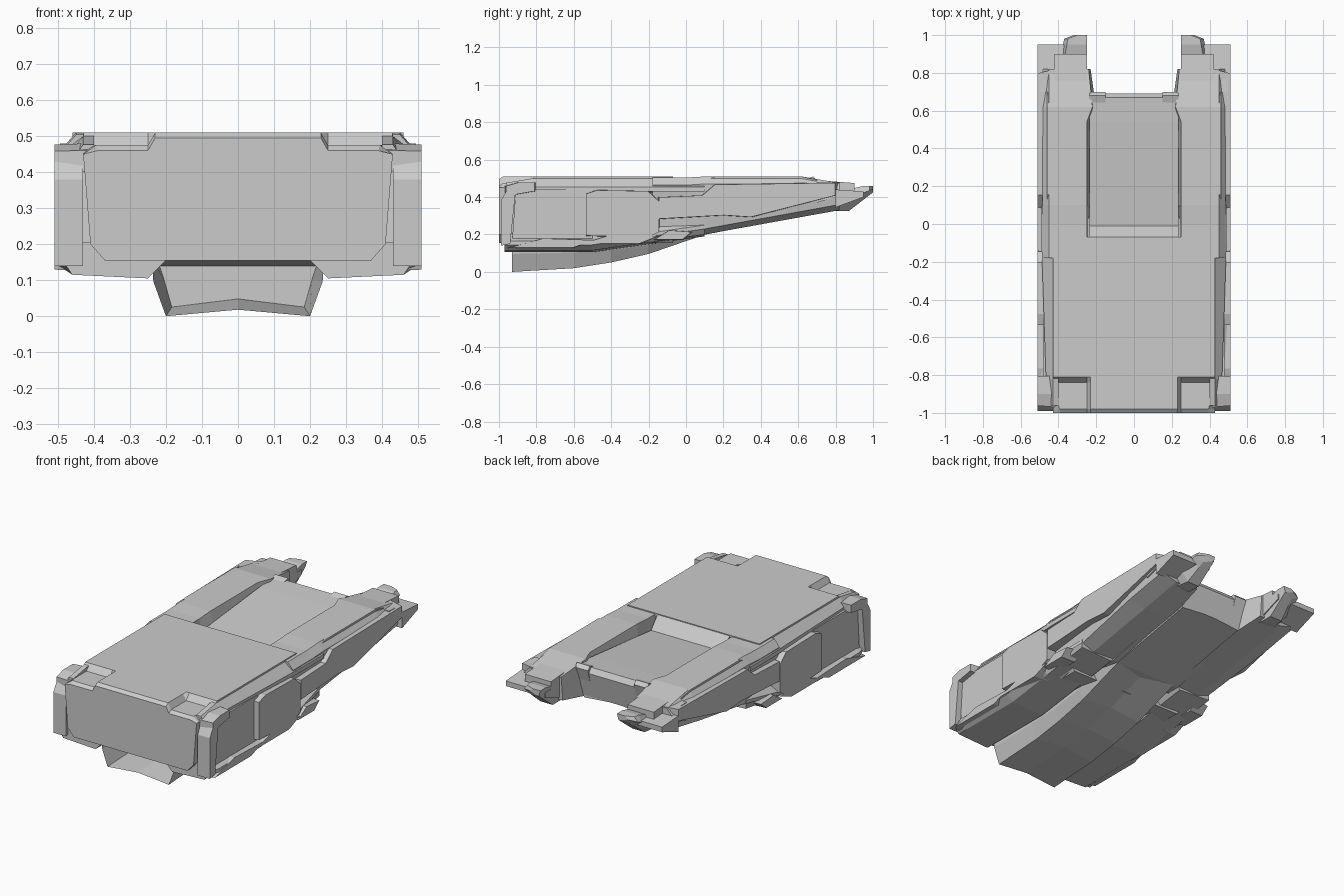
import bpy
import bmesh

if "Cube" in bpy.data.objects:
    bpy.data.objects.remove(bpy.data.objects["Cube"])

grey = bpy.data.materials.new("light_grey")
grey.use_nodes = True
tone = (.6, .6, .6, 1)
grey.diffuse_color = tone
grey.node_tree.nodes["Principled BSDF"].inputs["Base Color"].default_value = tone

# Shared levels: roof height, outer flank, hull half width, inner edge of the booms
ROOF = .51
FLANK = .51
HULL = .43
INNER = .25
NOSE = -1
STERN = 1
KEEL_FRONT = -.93
DECK_FRONT = -.07


def finish(name, bm, mirror):
    bmesh.ops.recalc_face_normals(bm, faces=bm.faces)
    mesh = bpy.data.meshes.new(name)
    bm.to_mesh(mesh)
    bm.free()
    mesh.materials.append(grey)
    obj = bpy.data.objects.new(name, mesh)
    bpy.context.collection.objects.link(obj)
    if mirror:
        obj.modifiers.new("mirror", "MIRROR").use_mirror_merge = False
    return obj


def loft(name, stations, section, mirror=False, rim=0, depth=0):
    """Skin the outline section(y) over the stations; rim and depth hollow the first cap."""
    bm = bmesh.new()
    rings = [[bm.verts.new((x, y, z)) for x, z in section(y)] for y in stations]
    for a, b in zip(rings, rings[1:]):
        for i in range(len(a)):
            bm.faces.new((a[i - 1], a[i], b[i], b[i - 1]))
    cap = bm.faces.new(rings[0])
    bm.faces.new(rings[-1])
    if depth:
        bmesh.ops.recalc_face_normals(bm, faces=bm.faces)
        bm.normal_update()
        bmesh.ops.inset_individual(bm, faces=[cap], thickness=rim)
        for v in cap.verts:
            v.co.y += depth
    return finish(name, bm, mirror)


def slab(name, profile, inner, outer, mirror=True, pinch=0):
    """Extrude a side profile of (y, z) points across x, pinching its outer face."""
    bm = bmesh.new()
    count = len(profile)
    mid_y = sum(y for y, z in profile) / count
    mid_z = sum(z for y, z in profile) / count
    near = [bm.verts.new((inner, y, z)) for y, z in profile]
    far = [bm.verts.new((outer, y + (mid_y - y) * pinch, z + (mid_z - z) * pinch))
           for y, z in profile]
    for i in range(count):
        bm.faces.new((near[i - 1], near[i], far[i], far[i - 1]))
    bm.faces.new(near)
    bm.faces.new(far)
    return finish(name, bm, mirror)


def both(half):
    """Complete a half outline, listed top to bottom, across the centre plane."""
    return half + [(-x, z) for x, z in reversed(half) if x > 0]


def ramp(y, start, end, low, high):
    """Blend from low to high between two stations, level outside them."""
    t = min(max((y - start) / (end - start), 0), 1)
    return low + (high - low) * t


def underside(y):
    """Keel line: a parabola from the front that runs into a straight belly."""
    curve = .18 * (y - KEEL_FRONT) ** 2
    return curve if y < .1 else .18 + .19 * y


# Main hull, with the front upper corners stepped down
def hull_section(y):
    top = ROOF - ramp(y, NOSE, -.98, .015, 0)
    shoulder = top - ramp(y, -.84, -.81, .035, 0)
    edge = ramp(y, NOSE, -.82, .39, HULL)
    return both([(.23, top), (INNER, shoulder), (edge, shoulder),
                 (HULL, .45), (.41, .2), (.37, .155)])


loft("main_hull", [NOSE, -.98, -.84, -.81, DECK_FRONT], hull_section)


# Lower hull and side skirts, raised between them for the keel
def skirt_section(y):
    z = ramp(y, -.5, .1, .115, .2)
    width = ramp(y, NOSE, -.9, .47, .505) - ramp(y, -.2, .1, 0, .045)
    return both([(HULL, z + .09), (width, z + .05), (width, z + .03),
                 (.46, z), (INNER, z - .01), (.2, z + .04)])


loft("lower_hull", [-.97, -.9, -.5, -.2, .1], skirt_section)


# Hollow-fronted keel, fading into the rear belly
def keel_section(y):
    low = underside(y)
    top = max(.16, low + .08)
    return both([(.24, top), (.235, low + .6 * (top - low)), (.2, low), (0, low + .018)])


loft("keel", [KEEL_FRONT, -.6, -.4, -.2, .1, .4, .66], keel_section, rim=.03, depth=.3)

# Sunken rear deck rising to a lip
slab("rear_deck", [(DECK_FRONT, ROOF - .005), (-.01, .435), (.54, .49), (.67, .5),
                   (.69, .47), (.66, .32), (.1, .2), (DECK_FRONT, .2)],
     inner=-.235, outer=.235, mirror=False)
slab("lip_tooth", [(.62, .49), (.68, ROOF), (.7, .49), (.68, .42)], inner=.15, outer=.235)


# Twin rear booms, wider at the top than underneath
def boom_section(y):
    top = ROOF - ramp(y, 0, .1, .006, 0) - ramp(y, .62, .82, 0, .035)
    waist = ramp(y, .1, .82, .29, .41)
    low = ramp(y, -.2, .1, .15, .2) + ramp(y, .1, .82, 0, .13)
    side = ramp(y, -.2, .54, .45, .49)
    root = ramp(y, 0, .1, .24, .19) + ramp(y, .54, .82, 0, .04)
    lip = INNER - ramp(y, .54, .62, 0, .03) + ramp(y, .62, .82, 0, .02)
    return [(lip, top), (.45, top), (.485, top - .04), (side, waist),
            (side - .01, low + .03), (.38, low), (root, low + .01)]


loft("boom", [-.18, 0, .1, .54, .62, .82], boom_section, mirror=True)

# Raised boom armour with a sloping overhang
slab("boom_armour", [(-.16, .28), (.2, .3), (.35, .29), (.82, .41), (.82, .48),
                     (.15, .47), (.08, .41), (-.16, .4)],
     inner=.42, outer=FLANK, pinch=.04)
slab("boom_shoulder", [(.08, .48), (.16, ROOF), (.62, ROOF), (.7, .49), (.7, .45), (.1, .45)],
     inner=.27, outer=.46)

# Boom tail steps
slab("tail_block", [(.7, .49), (.9, .475), (.9, .42), (.8, .37), (.7, .36)],
     inner=INNER, outer=.42)
slab("tail_corner", [(.7, .48), (.8, .475), (.8, .4), (.7, .37)], inner=.4, outer=.495)
slab("tail_plate", [(.8, .44), (.95, .43), (.95, .4), (.8, .345)], inner=INNER, outer=FLANK)


# End pods, hooked upward at the stern
def pod_section(y):
    top = ramp(y, .7, .95, .4, .46)
    low = ramp(y, .7, .8, .33, .315) + ramp(y, .87, STERN, .01, .11)
    width = ramp(y, .7, .98, .4, .35) - ramp(y, .98, STERN, 0, .05)
    return [(INNER, top), (width, top), (width + .02, (top + low) / 2),
            (width - .03, low), (INNER + .01, low)]


loft("tail_pod", [.7, .8, .87, .95, .98, STERN], pod_section, mirror=True)


# Upper side rail, tapering outward
def rail_section(y):
    top = ramp(y, NOSE, -.82, .47, .5)
    width = ramp(y, NOSE, -.1, .46, .49)
    return [(.4, top), (HULL, top), (width, top - .045), (width, HULL), (.4, .42)]


loft("side_rail", [-.96, -.82, -.1, .1], rail_section, mirror=True)

# Recessed flank panels and the raised boxes behind them
slab("flank_panel", [(-.93, .16), (-.91, .44), (-.5, .44), (-.5, .16)], inner=.4, outer=.48)
slab("side_box", [(-.54, .19), (-.54, .42), (-.48, .44), (-.2, .435), (-.14, .38),
                  (-.14, .21), (-.2, .18)], inner=.4, outer=FLANK, pinch=.03)

# Front corner guards
slab("corner_guard", [(-.99, .14), (-.99, .38), (-.95, .45), (-.91, .44), (-.94, .15)],
     inner=HULL, outer=FLANK)
slab("corner_cap", [(-.97, .4), (-.97, .46), (-.9, .48), (-.8, .48), (-.8, .43)],
     inner=.41, outer=FLANK, pinch=.1)

# Faceted skirt guards along the lower flank
for start, length in [(-.97, .5), (-.58, .45), (-.18, .22)]:
    z = ramp(start, NOSE, 0, .125, .18)
    slab("skirt_guard", [(start, z), (start + length * .4, z + .055),
                         (start + length, z + .045), (start + length * .75, z)],
         inner=.42, outer=FLANK, pinch=.1)
